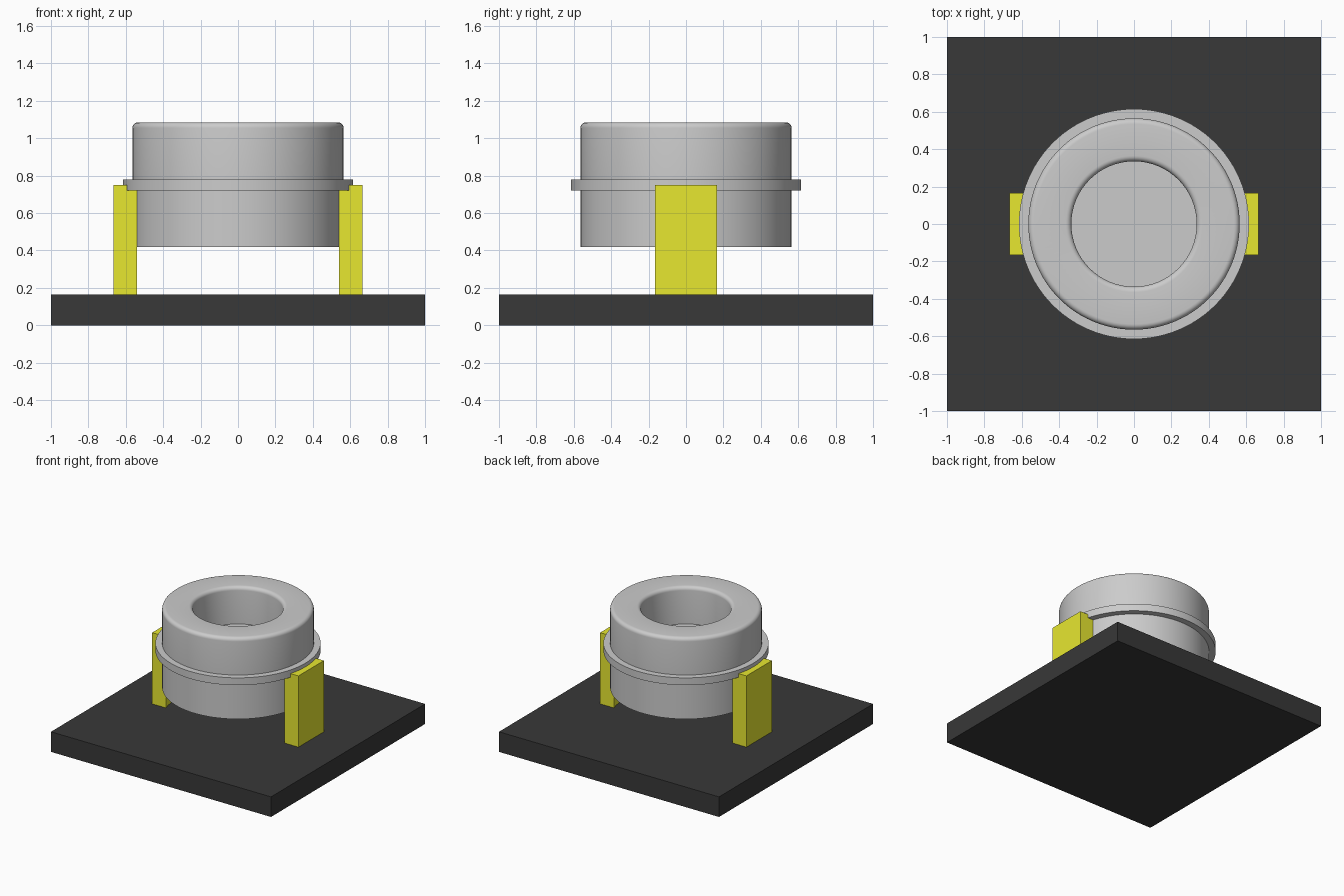
import bpy, bmesh
from math import sin, cos, pi, sqrt

if "Cube" in bpy.data.objects:
    bpy.data.objects.remove(bpy.data.objects["Cube"])

BODY_R, FLANGE_R = 0.565, 0.615
BASE_TOP = 0.165


def finish(name, bm, color=None, smooth=False):
    bmesh.ops.remove_doubles(bm, verts=bm.verts, dist=1e-5)
    bmesh.ops.recalc_face_normals(bm, faces=bm.faces)
    me = bpy.data.meshes.new(name)
    bm.to_mesh(me)
    bm.free()
    ob = bpy.data.objects.new(name, me)
    bpy.context.collection.objects.link(ob)
    if color:
        mat = bpy.data.materials.new(name + "_colour")
        mat.diffuse_color = (*color, 1)
        mat.use_nodes = True
        mat.node_tree.nodes["Principled BSDF"].inputs["Base Color"].default_value = mat.diffuse_color
        me.materials.append(mat)
    if smooth:
        bpy.ops.object.select_all(action='DESELECT')
        ob.select_set(True)
        bpy.context.view_layer.objects.active = ob
        bpy.ops.object.shade_smooth_by_angle(angle=pi / 6)
    return ob


def fillet(cx, cz, r, start, end, n=6):
    angles = [start + (end - start) * i / n for i in range(n + 1)]
    return [(cx + r * cos(a), cz + r * sin(a)) for a in angles]


# Square base plate
bm = bmesh.new()
bmesh.ops.create_cube(bm, size=1)
for v in bm.verts:
    v.co = (v.co.x * 2, v.co.y * 2, (v.co.z + 0.5) * BASE_TOP)
finish("base_plate", bm, (0.04, 0.04, 0.04))

# Turned housing: closed bottom, flange, rounded rims and a recessed floor
f = 0.03
profile = [(0, 0.418), (BODY_R, 0.418), (BODY_R, 0.72), (FLANGE_R, 0.72),
           (FLANGE_R, 0.78), (BODY_R, 0.78)]
profile += fillet(BODY_R - f, 1.085 - f, f, 0, pi / 2)
profile += fillet(0.335 + f, 1.085 - f, f, pi / 2, pi)
profile += [(0.335, 0.78), (0, 0.78)]
bm = bmesh.new()
verts = [bm.verts.new((r, 0, z)) for r, z in profile]
edges = [bm.edges.new(pair) for pair in zip(verts, verts[1:])]
bmesh.ops.spin(bm, geom=verts + edges, cent=(0, 0, 0), axis=(0, 0, 1),
               angle=2 * pi, steps=96)
finish("round_housing", bm, smooth=True)

# Side clips: inner face curved to hug the housing and notched for its flange
bm = bmesh.new()
sections = []
steps = 10
for i in range(steps + 1):
    y = -0.165 + 0.33 * i / steps
    a, b = sqrt(BODY_R ** 2 - y * y), sqrt(FLANGE_R ** 2 - y * y)
    outline = [(a, BASE_TOP), (a, 0.72), (b, 0.72), (b, 0.75),
               (0.665, 0.75), (0.665, BASE_TOP)]
    sections.append([bm.verts.new((x, y, z)) for x, z in outline])
for s, t in zip(sections, sections[1:]):
    for k in range(6):
        n = (k + 1) % 6
        bm.faces.new((s[k], s[n], t[n], t[k]))
bm.faces.new(sections[0])
bm.faces.new(sections[-1])
clips = finish("side_clips", bm, (0.8, 0.8, 0.03), smooth=True)
clips.modifiers.new("mirror", 'MIRROR').use_mirror_merge = False
